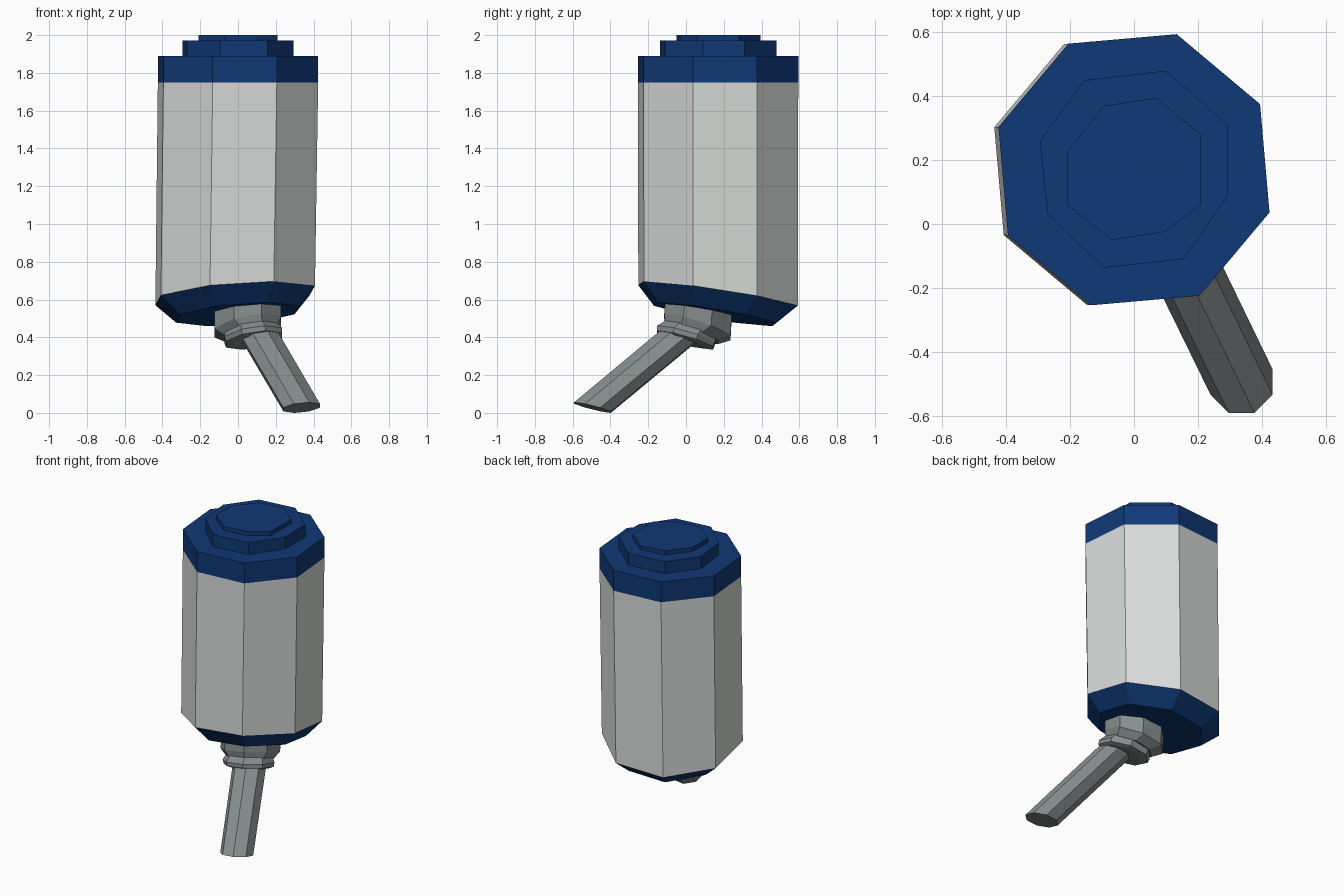
import bpy, bmesh, math

if "Cube" in bpy.data.objects:
    bpy.data.objects.remove(bpy.data.objects["Cube"])


def material(name, rgb):
    m = bpy.data.materials.new(name)
    m.diffuse_color = (*rgb, 1)
    m.use_nodes = True
    m.node_tree.nodes["Principled BSDF"].inputs["Base Color"].default_value = m.diffuse_color
    return m


BLUE = material("dark blue", (0.005, 0.04, 0.18))
WHITE = material("off white", (0.68, 0.71, 0.69))
GREY = material("metal grey", (0.24, 0.27, 0.27))


def ring(center, r, phase, bx=0.0, cy=0.0):
    """Octagon lying on a plane that slopes by bx along x and cy along y."""
    pts = []
    for k in range(8):
        a = math.radians(phase + 45 * k)
        dx, dy = r * math.cos(a), r * math.sin(a)
        pts.append((center[0] + dx, center[1] + dy, center[2] + bx * dx + cy * dy))
    return pts


def loft(name, rings, mat):
    """Closed solid skinned through equal-sized rings."""
    bm = bmesh.new()
    loops = [[bm.verts.new(p) for p in pts] for pts in rings]
    for a, b in zip(loops, loops[1:]):
        for i in range(len(a)):
            j = (i + 1) % len(a)
            bm.faces.new((a[i], a[j], b[j], b[i]))
    bm.faces.new(loops[0])
    bm.faces.new(loops[-1])
    bmesh.ops.recalc_face_normals(bm, faces=bm.faces)
    me = bpy.data.meshes.new(name)
    bm.to_mesh(me)
    bm.free()
    me.materials.append(mat)
    ob = bpy.data.objects.new(name, me)
    bpy.context.collection.objects.link(ob)
    return ob


def plate(name, outline, z0, z1):
    loft(name, [[(x, y, z) for x, y in outline] for z in (z0, z1)], BLUE)


# Bottle body with slanted lower end
PH = 27.5
shoulder = ring((0, 0.17, 1.75), 0.445, PH)
slant = ring((-0.015, 0.17, 0.622), 0.443, PH, 0.075, -0.151)
loft("bottle_body", [slant, shoulder], WHITE)

# Blue end caps
loft("top_band", [shoulder, ring((0, 0.17, 1.89), 0.445, PH)], BLUE)
loft("bottom_cap", [ring((-0.003, 0.155, 0.522), 0.34, PH, 0.085, -0.165), slant], BLUE)

# Stepped lid
plate("lid_step", [(-0.295, 0.26), (-0.27, 0.03), (-0.095, -0.137), (0.155, -0.11),
                   (0.295, 0.09), (0.295, 0.31), (0.1, 0.48), (-0.155, 0.45)], 1.89, 1.972)
plate("lid_top", [(-0.21, 0.225), (-0.21, 0.06), (-0.07, -0.05), (0.095, -0.025),
                  (0.21, 0.06), (0.21, 0.28), (0.07, 0.395), (-0.095, 0.37)], 1.972, 2.0)

# Nozzle collar, flange and drinking tube
loft("nozzle_collar", [ring((0.052, 0.068, 0.57), 0.19, 22.5, 0.1, -0.18),
                       ring((0.052, 0.06, 0.455), 0.19, 22.5, 0.18, -0.33),
                       ring((0.07, 0.03, 0.42), 0.15, 22.5, 0.18, -0.33)], GREY)
loft("nozzle_flange", [ring((0.07, 0.03, 0.445), 0.145, 22.5, 0.15, -0.28),
                       ring((0.08, 0.0, 0.41), 0.165, 22.5, 0.15, -0.28),
                       ring((0.085, -0.005, 0.385), 0.16, 22.5, 0.15, -0.28),
                       ring((0.1, -0.015, 0.38), 0.125, 22.5, 0.15, -0.28)], GREY)
loft("drinking_tube", [ring((0.113, -0.035, 0.41), 0.106, 22.5, 0.1, -0.25),
                       ring((0.337, -0.495, 0.028), 0.105, 22.5, 0.1, -0.25)], GREY)
